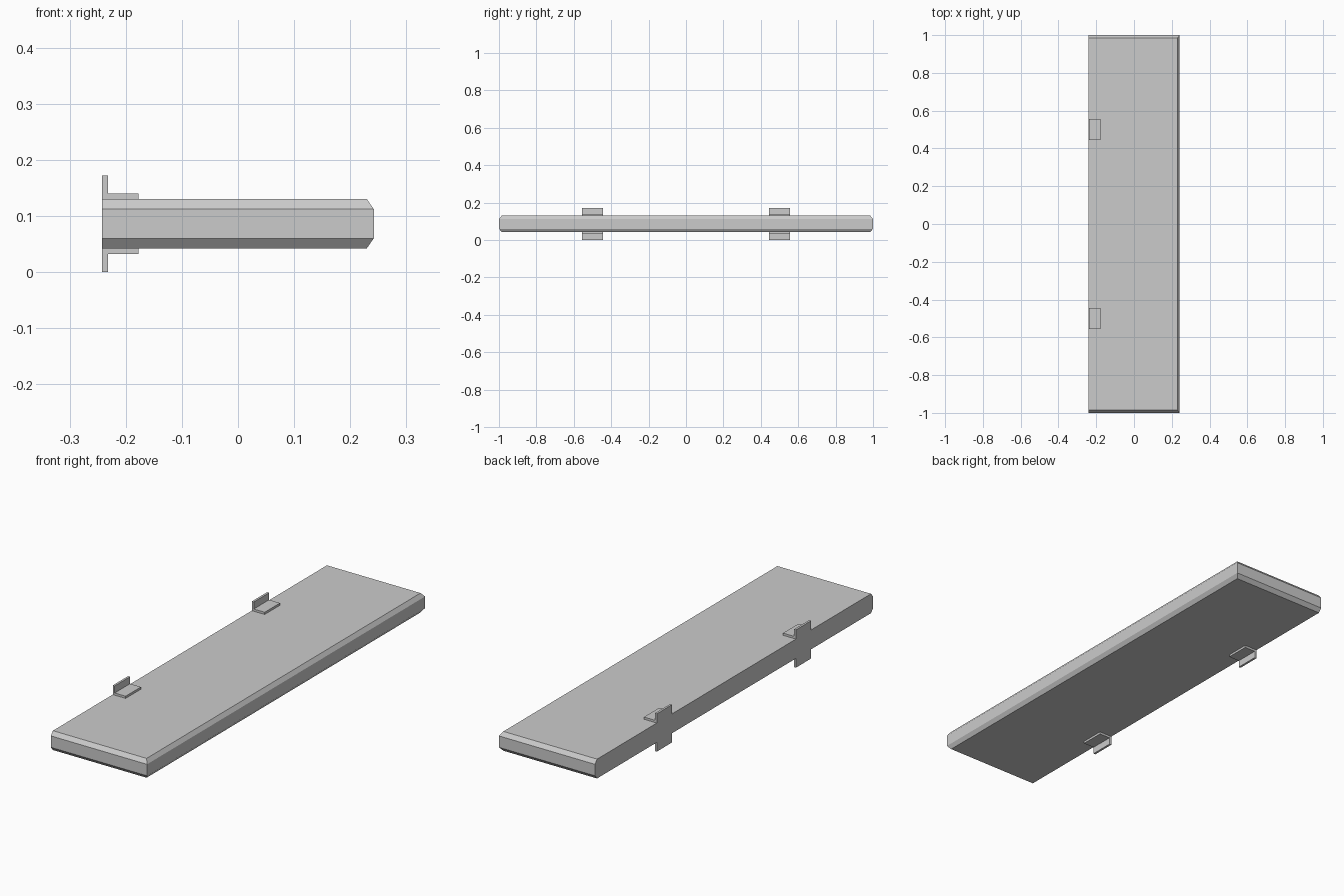
import bpy, bmesh

if "Cube" in bpy.data.objects:
    bpy.data.objects.remove(bpy.data.objects["Cube"])

HALF_X, HALF_Y = 0.242, 1.0
MID_Z, HALF_T, HALF_H = 0.086, 0.044, 0.086
CH_X, CH_Y, CH_Z = 0.0125, 0.015, 0.018


def finish(name, bm):
    bmesh.ops.recalc_face_normals(bm, faces=bm.faces)
    mesh = bpy.data.meshes.new(name)
    bm.to_mesh(mesh)
    bm.free()
    obj = bpy.data.objects.new(name, mesh)
    bpy.context.collection.objects.link(obj)
    return obj


# Shelf board: stacked rings, chamfered on the front and both ends, flat at the back
def make_board():
    bm = bmesh.new()
    rings = []
    for z, k in ((-HALF_T, 1), (-HALF_T + CH_Z, 0), (HALF_T - CH_Z, 0), (HALF_T, 1)):
        x1, y1 = HALF_X - k * CH_X, HALF_Y - k * CH_Y
        corners = ((-HALF_X, -y1), (x1, -y1), (x1, y1), (-HALF_X, y1))
        rings.append([bm.verts.new((x, y, MID_Z + z)) for x, y in corners])
    for a, b in zip(rings, rings[1:]):
        for i in (0, 1, 2):
            bm.faces.new((a[i], a[i + 1], b[i + 1], b[i]))
    bm.faces.new([r[0] for r in rings] + [r[3] for r in reversed(rings)])
    bm.faces.new(rings[0])
    bm.faces.new(rings[-1])
    return finish("shelf_board", bm)


# Angle bracket: L profile extruded along y, side is +1 above or -1 below the board
def make_bracket(name, y, side):
    width, thick, leg = 0.11, 0.01, 0.065
    profile = ((0, HALF_T), (leg, HALF_T), (leg, HALF_T + thick),
               (thick, HALF_T + thick), (thick, HALF_H), (0, HALF_H))
    bm = bmesh.new()
    face = bm.faces.new([bm.verts.new((-HALF_X + x, y - width / 2, MID_Z + side * z))
                         for x, z in profile])
    ext = bmesh.ops.extrude_face_region(bm, geom=[face], use_keep_orig=True)
    verts = [v for v in ext["geom"] if isinstance(v, bmesh.types.BMVert)]
    bmesh.ops.translate(bm, verts=verts, vec=(0, width, 0))
    return finish(name, bm)


make_board()
for y, end in ((-0.5, "near"), (0.5, "far")):
    for side, level in ((1, "upper"), (-1, "lower")):
        make_bracket(f"{level}_{end}_bracket", y, side)
